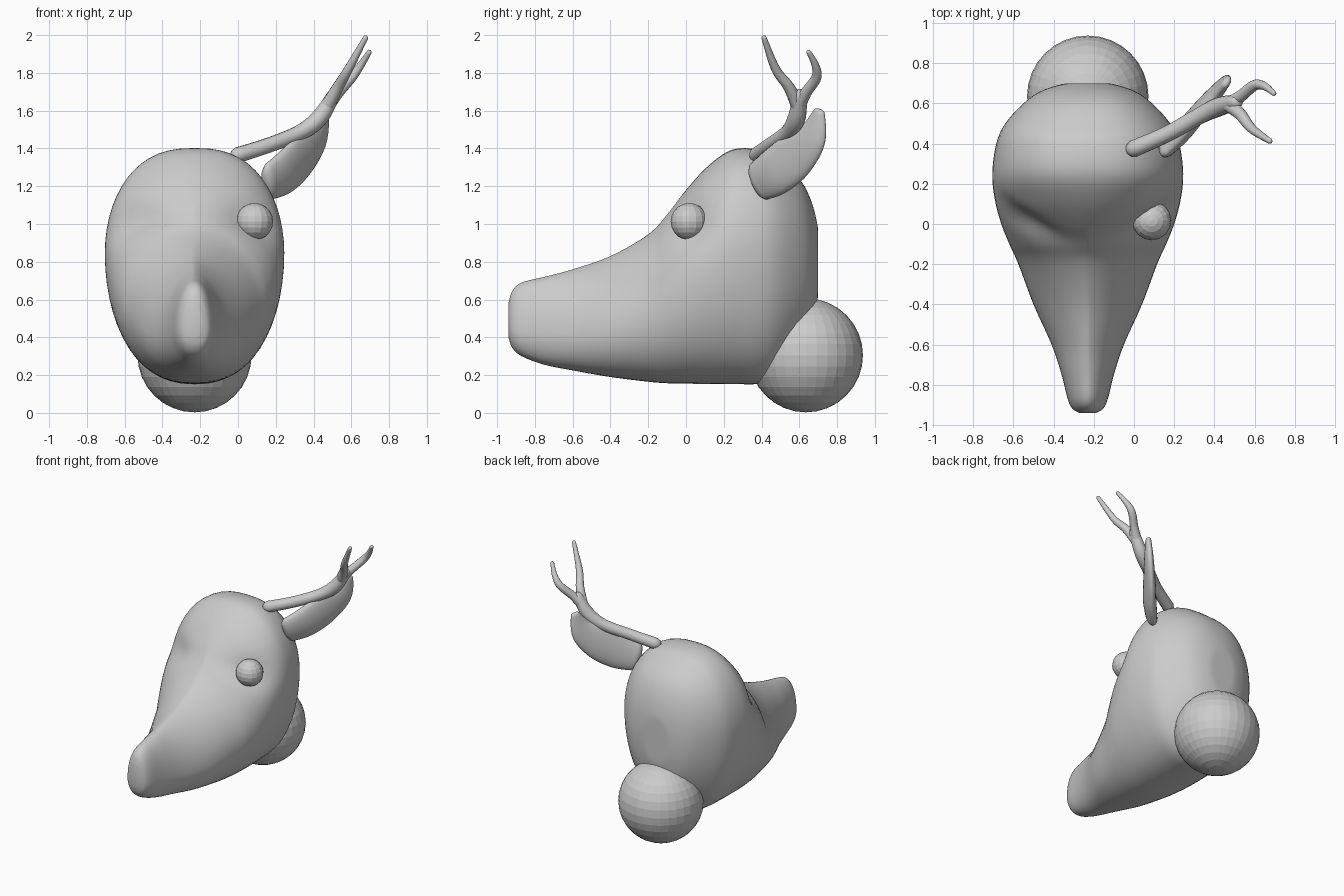
import bpy, bmesh, math
from mathutils import Vector

cube = bpy.data.objects.get("Cube")
if cube:
    bpy.data.objects.remove(cube, do_unlink=True)

grey = bpy.data.materials.new("plain grey")
grey.use_nodes = True
COLOUR = (0.6, 0.6, 0.6, 1)
grey.diffuse_color = COLOUR
grey.node_tree.nodes["Principled BSDF"].inputs["Base Color"].default_value = COLOUR
MID = -0.23  # centre plane of the head


def finish(name, bm, smooth=True):
    bmesh.ops.recalc_face_normals(bm, faces=bm.faces)
    mesh = bpy.data.meshes.new(name)
    bm.to_mesh(mesh)
    bm.free()
    mesh.materials.append(grey)
    for p in mesh.polygons:
        p.use_smooth = smooth
    obj = bpy.data.objects.new(name, mesh)
    bpy.context.collection.objects.link(obj)
    return obj


def resample(rows, steps):
    """Catmull-Rom interpolation of tuples of numbers."""
    out = []
    for i in range(len(rows) - 1):
        quad = [rows[max(i - 1, 0)], rows[i], rows[i + 1], rows[min(i + 2, len(rows) - 1)]]
        for s in range(steps):
            t = s / steps
            out.append([b + 0.5 * t * (c - a + t * (2 * a - 5 * b + 4 * c - d + t * (3 * (b - c) + d - a)))
                        for a, b, c, d in zip(*quad)])
    return out + [list(rows[-1])]


def loft(name, rings):
    bm = bmesh.new()
    loops = [[bm.verts.new(p) for p in ring] for ring in rings]
    n = len(loops[0])
    for a, b in zip(loops, loops[1:]):
        for i in range(n):
            bm.faces.new((a[i], a[(i + 1) % n], b[(i + 1) % n], b[i]))
    for end in (loops[0], loops[-1]):
        bm.faces.new(end)
    return finish(name, bm)


def limb(name, rows, wide, sides=14, steps=6):
    """Tube along rows of (x, y, z, half width, half thickness) with rounded ends."""
    rows = resample(rows, steps)
    pts = [Vector(r[:3]) for r in rows]
    rings = []
    for i, r in enumerate(rows):
        along = (pts[min(i + 1, len(pts) - 1)] - pts[max(i - 1, 0)]).normalized()
        u = Vector(wide)
        u = (u - along * u.dot(along)).normalized()
        v = along.cross(u)
        caps = [(0, 1)]
        if i == 0:
            caps = [(-0.9, 0.4), (-0.6, 0.8), (0, 1)]
        elif i == len(rows) - 1:
            caps = [(0, 1), (0.6, 0.8), (0.9, 0.4)]
        for shift, scale in caps:
            c = pts[i] + along * shift * r[4]
            rings.append([c + (u * r[3] * math.cos(a) + v * r[4] * math.sin(a)) * scale
                          for a in (math.tau * k / sides for k in range(sides))])
    return loft(name, rings)


def ball(name, centre, radius, segments, rows):
    bm = bmesh.new()
    bmesh.ops.create_uvsphere(bm, u_segments=segments, v_segments=rows, radius=radius)
    bmesh.ops.translate(bm, vec=centre, verts=bm.verts)
    return finish(name, bm, smooth=False)


# Head stations: y, bottom, top, half width, height of widest point, upper taper
HEAD = [
    (-0.94, .40, .58, .04, .48, 1),
    (-0.92, .345, .645, .075, .45, 1),
    (-0.87, .30, .69, .10, .44, 1),
    (-0.75, .255, .72, .13, .43, 1.1),
    (-0.60, .225, .76, .18, .42, 1.35),
    (-0.40, .19, .83, .27, .44, 1.4),
    (-0.20, .165, .945, .345, .52, 1.25),
    (-0.10, .157, 1.05, .39, .60, 1.15),
    (0.00, .155, 1.18, .43, .68, 1.1),
    (0.12, .153, 1.31, .462, .78, .95),
    (0.25, .153, 1.395, .475, .85, .82),
    (0.40, .157, 1.39, .455, .87, .8),
    (0.50, .22, 1.33, .41, .87, .8),
    (0.60, .35, 1.24, .32, .85, .8),
    (0.66, .46, 1.13, .235, .82, .85),
    (0.695, .59, 1.0, .13, .80, .9),
    (0.70, .68, .92, .06, .80, 1),
]
SIDES = 56
rings = []
for y, low, high, w, mid, taper in resample(HEAD, 5):
    ring = []
    for k in range(SIDES):
        a = math.tau * k / SIDES
        s, c = math.sin(a), math.cos(a)
        z = mid + s * (high - mid if s > 0 else mid - low)
        x = w * math.copysign(abs(c) ** (taper if s > 0 else 0.85), c)
        # eye sockets
        dent = 0.07 * math.exp(-((y - 0.01) / .1) ** 2 - ((z - 1.02) / .09) ** 2)
        if abs(x) > dent:
            x -= math.copysign(dent, x)
        ring.append((MID + x, y, z))
    rings.append(ring)
loft("head", rings)

# Neck ball and eye
ball("neck_ball", (MID, 0.635, 0.305), 0.302, 32, 16)
ball("left_eye", (0.088, 0.017, 1.013), 0.098, 16, 10)

# Left ear, a flattened blade
limb("left_ear", [
    (.165, .385, 1.225, .105, .04),
    (.25, .47, 1.275, .125, .045),
    (.34, .575, 1.36, .125, .04),
    (.42, .665, 1.46, .09, .032),
    (.46, .705, 1.59, .035, .02),
], (.06, .13, -.2), sides=20)

# Left antler: stem and two prongs
limb("antler_stem", [
    (0.0, .375, 1.365, .042, .042),
    (.17, .45, 1.42, .04, .04),
    (.33, .54, 1.485, .042, .042),
    (.43, .585, 1.56, .048, .046),
    (.505, .605, 1.68, .036, .036),
], (0, 1, -1))
limb("antler_front_prong", [
    (.47, .595, 1.62, .038, .038),
    (.53, .545, 1.725, .03, .03),
    (.585, .475, 1.82, .024, .024),
    (.675, .413, 1.985, .014, .014),
], (0, 1, .2))
limb("antler_rear_prong", [
    (.47, .595, 1.62, .038, .038),
    (.53, .635, 1.695, .03, .03),
    (.60, .69, 1.775, .027, .027),
    (.65, .685, 1.84, .02, .02),
    (.695, .65, 1.91, .013, .013),
], (0, 1, .2))
